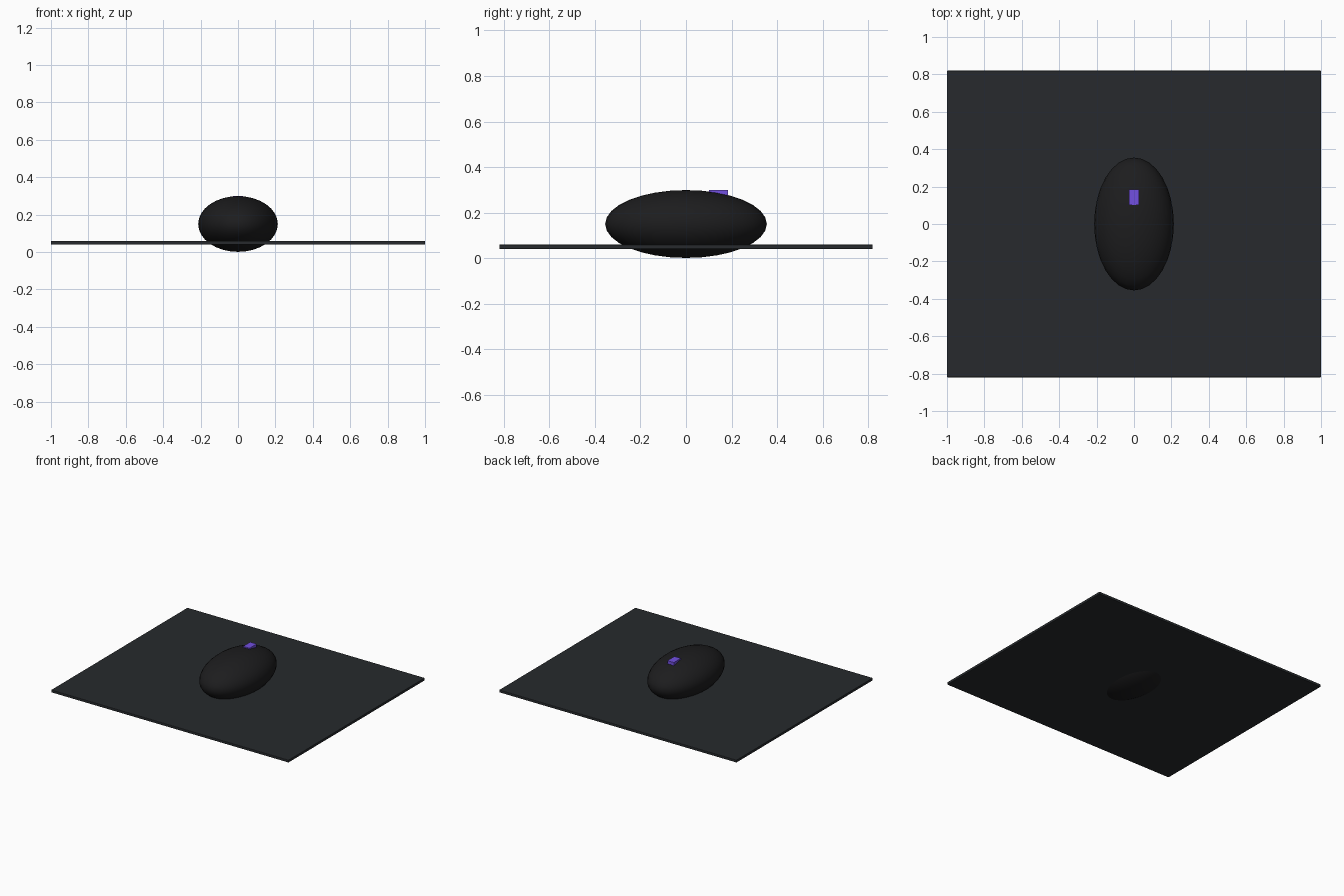
import bpy

if "Cube" in bpy.data.objects:
    bpy.data.objects.remove(bpy.data.objects["Cube"])


def paint(obj, name, color):
    mat = bpy.data.materials.new(name)
    mat.diffuse_color = (*color, 1)
    mat.use_nodes = True
    mat.node_tree.nodes["Principled BSDF"].inputs["Base Color"].default_value = mat.diffuse_color
    obj.data.materials.append(mat)


def box(name, center, size, bevel=0.0):
    bpy.ops.mesh.primitive_cube_add(size=1, location=center)
    obj = bpy.context.object
    obj.name = name
    obj.scale = size
    bpy.ops.object.transform_apply(location=False, rotation=False, scale=True)
    if bevel:
        mod = obj.modifiers.new("soft_edges", 'BEVEL')
        mod.width = bevel
        mod.segments = 2
    return obj


# thin desk mat
mat_pad = box("mouse_pad", (0, 0, 0.05), (2.0, 1.64, 0.02), 0.004)
paint(mat_pad, "pad_charcoal", (0.02, 0.023, 0.026))

# rounded mouse body, sunk through the mat
bpy.ops.mesh.primitive_uv_sphere_add(segments=32, ring_count=16, radius=1, location=(0, 0, 0.15))
body = bpy.context.object
body.name = "mouse_body"
body.scale = (0.213, 0.355, 0.149)
bpy.ops.object.transform_apply(location=False, rotation=False, scale=True)
bpy.ops.object.shade_smooth()
paint(body, "body_black", (0.012, 0.012, 0.013))

# scroll wheel block
wheel = box("scroll_wheel", (0, 0.143, 0.28), (0.054, 0.085, 0.04))
paint(wheel, "wheel_purple", (0.17, 0.08, 0.75))
